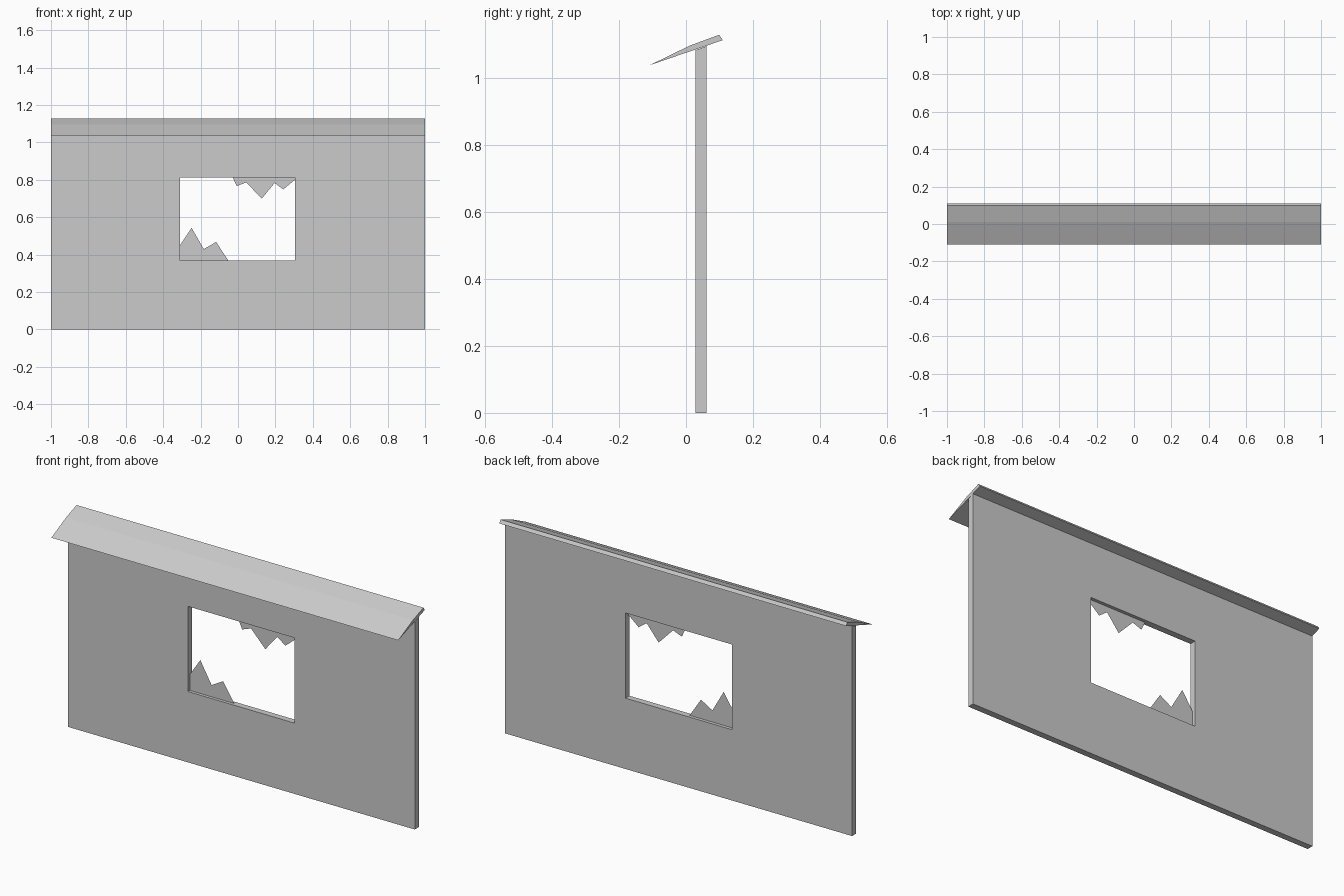
import bpy, bmesh

if "Cube" in bpy.data.objects:
    bpy.data.objects.remove(bpy.data.objects["Cube"])

FRONT, BACK, GLASS_Y = 0.028, 0.061, 0.044


def finish(name, bm):
    bmesh.ops.recalc_face_normals(bm, faces=bm.faces)
    mesh = bpy.data.meshes.new(name)
    bm.to_mesh(mesh)
    bm.free()
    obj = bpy.data.objects.new(name, mesh)
    bpy.context.collection.objects.link(obj)
    return obj


def extrude_profile(name, points, vec):
    bm = bmesh.new()
    face = bm.faces.new([bm.verts.new(p) for p in points])
    if vec:
        ext = bmesh.ops.extrude_face_region(bm, geom=[face], use_keep_orig=True)
        verts = [g for g in ext["geom"] if isinstance(g, bmesh.types.BMVert)]
        bmesh.ops.translate(bm, verts=verts, vec=vec)
    return finish(name, bm)


# Wall with a rectangular window opening; its top follows the roof slope
def ring(bm, y, top):
    outer = [(-1, 0), (1, 0), (1, top), (-1, top)]
    inner = [(-0.309, 0.369), (0.306, 0.369), (0.306, 0.813), (-0.309, 0.813)]
    return [[bm.verts.new((x, y, z)) for x, z in loop] for loop in (outer, inner)]


bm = bmesh.new()
fo, fi = ring(bm, FRONT, 1.083)
bo, bi = ring(bm, BACK, 1.095)
for a, b in ((fo, fi), (fi, bi), (bi, bo), (bo, fo)):
    for i in range(4):
        j = (i + 1) % 4
        bm.faces.new((a[i], a[j], b[j], b[i]))
finish("wall", bm)

# Sloping roof strip with a thin front edge
roof = [(-0.109, 1.038), (0.11, 1.113), (0.099, 1.129), (0.012, 1.097)]
extrude_profile("roof", [(-1, y, z) for y, z in roof], (2, 0, 0))

# Broken panes left in the window frame
shards = {
    "upper_glass_shard": [(-0.028, 0.813), (-0.007, 0.767), (0.044, 0.786),
                          (0.127, 0.70), (0.196, 0.783), (0.242, 0.749),
                          (0.306, 0.802), (0.306, 0.813)],
    "lower_glass_shard": [(-0.309, 0.369), (-0.052, 0.369), (-0.117, 0.468),
                          (-0.183, 0.43), (-0.248, 0.543), (-0.309, 0.452)],
}
for name, pts in shards.items():
    extrude_profile(name, [(x, GLASS_Y, z) for x, z in pts], None)
